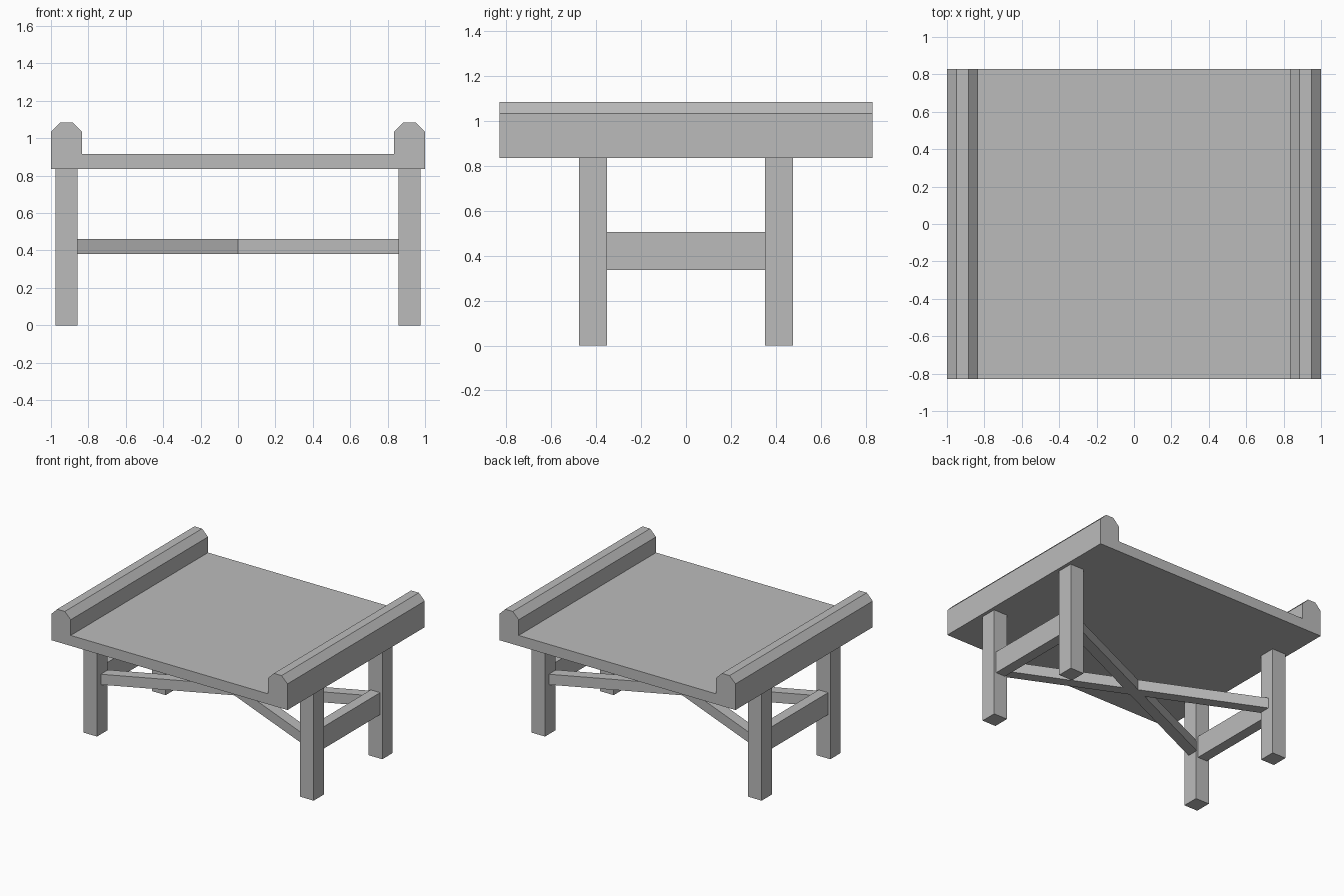
import bpy
import bmesh
from mathutils import Vector

cube = bpy.data.objects.get("Cube")
if cube:
    bpy.data.objects.remove(cube, do_unlink=True)

# Single plain grey finish
GREY = (0.5, 0.5, 0.5, 1.0)
grey = bpy.data.materials.new("plain_grey")
grey.use_nodes = True
grey.diffuse_color = GREY
grey.node_tree.nodes["Principled BSDF"].inputs["Base Color"].default_value = GREY


def prism(name, outline, sweep):
    """Extrude a closed planar outline along a sweep vector."""
    bm = bmesh.new()
    face = bm.faces.new([bm.verts.new(p) for p in outline])
    result = bmesh.ops.extrude_face_region(bm, geom=[face], use_keep_orig=True)
    moved = [v for v in result["geom"] if isinstance(v, bmesh.types.BMVert)]
    bmesh.ops.translate(bm, verts=moved, vec=Vector(sweep))
    bmesh.ops.recalc_face_normals(bm, faces=bm.faces)
    mesh = bpy.data.meshes.new(name)
    bm.to_mesh(mesh)
    bm.free()
    mesh.materials.append(grey)
    obj = bpy.data.objects.new(name, mesh)
    bpy.context.collection.objects.link(obj)
    return obj


def box(name, x0, x1, y0, y1, z0, z1):
    base = [(x0, y0, z0), (x1, y0, z0), (x1, y1, z0), (x0, y1, z0)]
    return prism(name, base, (0, 0, z1 - z0))


# Main dimensions
DEPTH = 0.83
TOP_Z = 0.835
LEG_X, LEG_Y = 0.917, 0.415
LEG_HALF_X, LEG_HALF_Y = 0.058, 0.0625

# Table top with raised, chamfered side ledges in one profile
half = [(1.0, TOP_Z), (1.0, 1.035), (0.95, 1.085),
        (0.885, 1.085), (0.835, 1.035), (0.835, 0.915)]
profile = half + [(-x, z) for x, z in reversed(half)]
prism("table_top", [(x, -DEPTH, z) for x, z in profile], (0, 2 * DEPTH, 0))

for side, sx in (("left", 1), ("right", -1)):
    cx = sx * LEG_X
    # Square legs
    for end, sy in (("front", -1), ("back", 1)):
        cy = sy * LEG_Y
        box(f"{end}_{side}_leg", cx - LEG_HALF_X, cx + LEG_HALF_X,
            cy - LEG_HALF_Y, cy + LEG_HALF_Y, 0, TOP_Z)
    # Rail joining the front and back legs
    inner = LEG_Y - LEG_HALF_Y
    box(f"{side}_rail", cx - 0.04, cx + 0.04, -inner, inner, 0.337, 0.505)

# Crossed diagonal braces, trimmed flush with the inner leg faces
brace_x = LEG_X - LEG_HALF_X
brace_y = brace_x * LEG_Y / LEG_X
width = 0.044
for name, s in (("rising_brace", 1), ("falling_brace", -1)):
    y = s * brace_y
    outline = [(-brace_x, -y - width, 0.38), (brace_x, y - width, 0.38),
               (brace_x, y + width, 0.38), (-brace_x, -y + width, 0.38)]
    prism(name, outline, (0, 0, 0.08))
